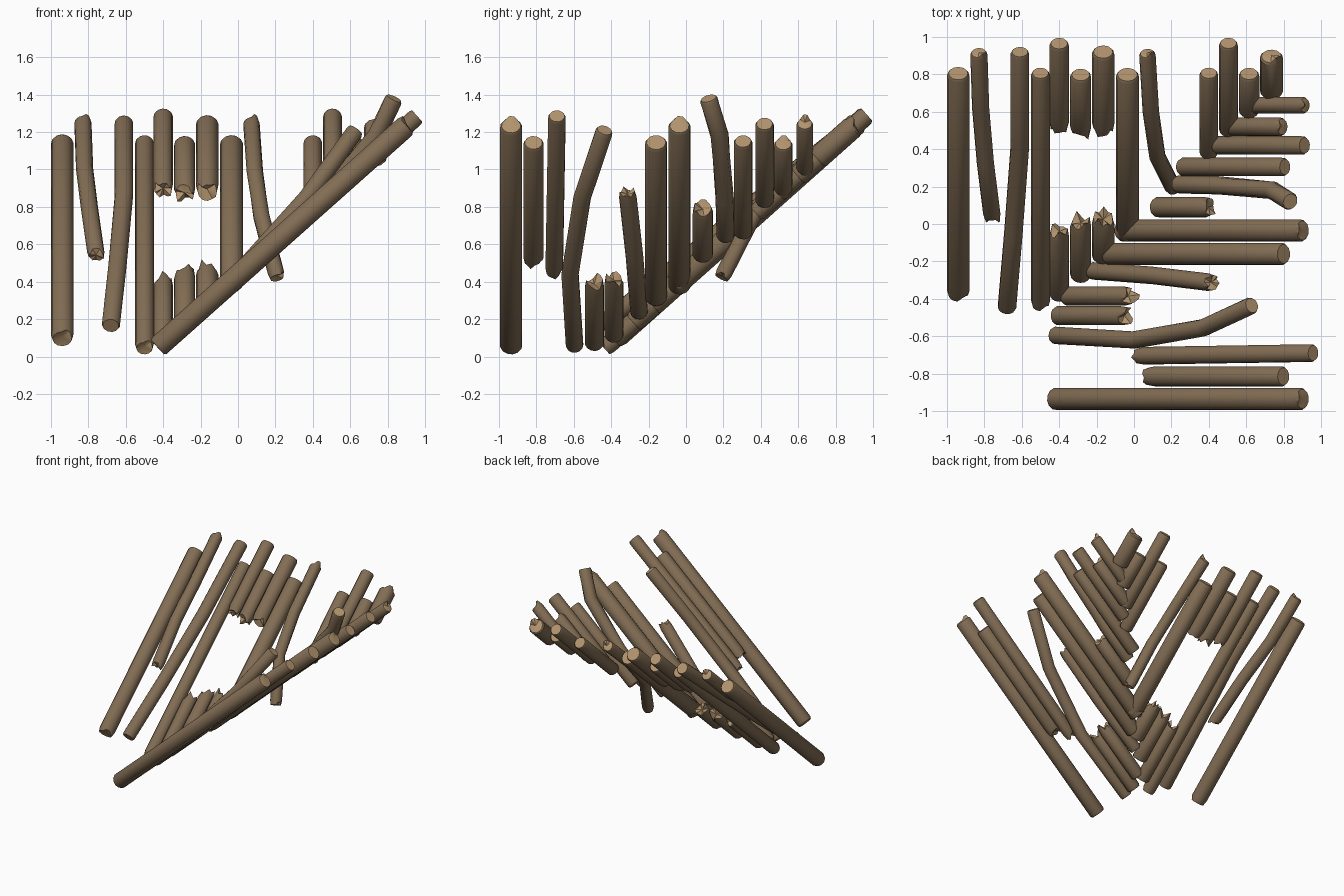
import bpy, bmesh, math, random
from mathutils import Vector

if "Cube" in bpy.data.objects:
    bpy.data.objects.remove(bpy.data.objects["Cube"])

random.seed(4)
SIDES = 12
SLOPE = 0.89


def material(name, rgb):
    m = bpy.data.materials.new(name)
    m.diffuse_color = (*rgb, 1)
    m.use_nodes = True
    m.node_tree.nodes["Principled BSDF"].inputs["Base Color"].default_value = m.diffuse_color
    return m


BARK = material("bark brown", (0.223, 0.153, 0.089))
CUT = material("cut wood tan", (0.445, 0.296, 0.156))


def height(t):
    # both panels climb at the same pitch
    return 0.05 + SLOPE * (t + 0.43)


def log(name, pts, r, jag_lo=0.0, jag_hi=0.0):
    """Tube along pts; each end is either sawn with a chamfer or splintered."""
    pts = [Vector(p) for p in pts]
    n = len(pts)
    bm = bmesh.new()

    def ring(c, tan, rad, push=0.0, jag=0.0):
        side = tan.cross(Vector((0.3, 0.2, 1))).normalized()
        up = side.cross(tan).normalized()
        out = []
        for i in range(SIDES):
            a = 2 * math.pi * i / SIDES
            depth = push
            if jag > 0.03:
                depth += jag * random.random()
            elif jag > 0 and i in (2, 3):
                depth += jag
            out.append(bm.verts.new(c + (side * math.cos(a) + up * math.sin(a)) * rad
                                    + tan * depth))
        return out

    d0 = (pts[1] - pts[0]).normalized()
    d1 = (pts[-1] - pts[-2]).normalized()
    rings = [ring(pts[0], d0, r * 0.86, 0, jag_lo),
             ring(pts[0], d0, r, 0.014 + jag_lo * 0.9)]
    for i in range(1, n - 1):
        t = ((pts[i] - pts[i - 1]).normalized() + (pts[i + 1] - pts[i]).normalized()).normalized()
        rings.append(ring(pts[i], t, r))
    rings += [ring(pts[-1], d1, r, -0.014 - jag_hi * 0.9),
              ring(pts[-1], d1, r * 0.86, -jag_hi, jag_hi)]
    for a, b in zip(rings, rings[1:]):
        for i in range(SIDES):
            j = (i + 1) % SIDES
            bm.faces.new((a[i], a[j], b[j], b[i]))
    # end caps in the lighter cut wood
    for rg, c, d, jag in ((rings[0], pts[0], d0, jag_lo), (rings[-1], pts[-1], -d1, jag_hi)):
        mid = bm.verts.new(c + d * jag * 0.7)
        for i in range(SIDES):
            bm.faces.new((rg[i], rg[(i + 1) % SIDES], mid)).material_index = 1
    bmesh.ops.recalc_face_normals(bm, faces=bm.faces)
    me = bpy.data.meshes.new(name)
    bm.to_mesh(me)
    bm.free()
    ob = bpy.data.objects.new(name, me)
    bpy.context.collection.objects.link(ob)
    me.materials.append(BARK)
    me.materials.append(CUT)
    bpy.ops.object.select_all(action='DESELECT')
    ob.select_set(True)
    bpy.context.view_layer.objects.active = ob
    bpy.ops.object.shade_smooth_by_angle(angle=math.radians(35))


# Straight logs: position across panel, radius, low extent, high extent, splinter low, high
side_panel = [
    (-.935, .060, -.47, .955, 0, .02),
    (-.815, .055, .03, .835, .06, 0),
    (-.490, .052, -.45, .02, 0, .07),
    (-.385, .052, -.40, .04, 0, .07),
    (-.160, .060, -.18, .84, 0, 0),
    (-.035, .060, -.11, .955, 0, .02),
    (.090, .055, .08, .46, 0, .05),
    (.305, .050, .22, .84, 0, 0),
    (.420, .050, .41, .945, 0, 0),
    (.520, .050, .48, .84, 0, .02),
    (.635, .045, .60, .965, 0, .03),
]
back_panel = [
    (-.940, .060, -.42, .845, .02, 0),
    (-.500, .050, -.47, .84, .02, 0),
    (-.400, .052, .46, 1.0, .06, 0),
    (-.400, .052, -.42, .03, 0, .07),
    (-.285, .056, .43, .835, .06, 0),
    (-.285, .056, -.32, .08, 0, .07),
    (-.165, .060, .45, .96, .06, 0),
    (-.165, .060, -.22, .10, 0, .07),
    (-.035, .062, -.10, .84, 0, 0),
    (.400, .050, .34, .84, 0, 0),
    (.505, .050, .46, 1.0, 0, 0),
    (.615, .055, .56, .84, 0, 0),
    (.735, .062, .66, .96, 0, .03),
]
for k, (p, r, a, b, jl, jh) in enumerate(side_panel):
    a, b = a + .66 * r, b - .66 * r
    log(f"side_panel_log_{k + 1}", [(a, p, height(a)), (b, p, height(b))], r, jl, jh)
for k, (p, r, a, b, jl, jh) in enumerate(back_panel):
    a, b = a + .66 * r, b - .66 * r
    log(f"back_panel_log_{k + 1}", [(p, a, height(a)), (p, b, height(b))], r, jl, jh)

# Crooked and slipped logs of the side panel
log("side_slanted_log", [(.01, -.705, height(.01)), (.958, -.69, height(.958))], .048, .05, 0)
log("side_bent_log_low", [(-.43, -.595, .05), (0, -.62, .44), (.37, -.555, .85),
                          (.63, -.435, 1.21)], .047)
log("side_short_slanted_log", [(-.23, -.25, height(-.23)), (.10, -.275, .53),
                               (.43, -.315, .89)], .047, 0, .04)
log("side_bent_log_high", [(.23, .212, height(.23)), (.45, .207, .84), (.74, .18, 1.18),
                           (.835, .12, 1.38)], .049)

# Crooked logs of the back panel
log("back_bent_log_left", [(-.755, .01, .52), (-.795, .33, .80), (-.82, .62, 1.0),
                           (-.83, .93, 1.27)], .046, .05, .02)
log("back_bent_log_middle", [(-.68, -.455, .165), (-.645, -.05, .48), (-.61, .42, .86),
                             (-.61, .92, 1.255)], .05)
log("back_bent_log_right", [(.21, .19, .42), (.125, .36, .75), (.09, .6, .99),
                            (.07, .935, 1.27)], .044, .02, .03)
